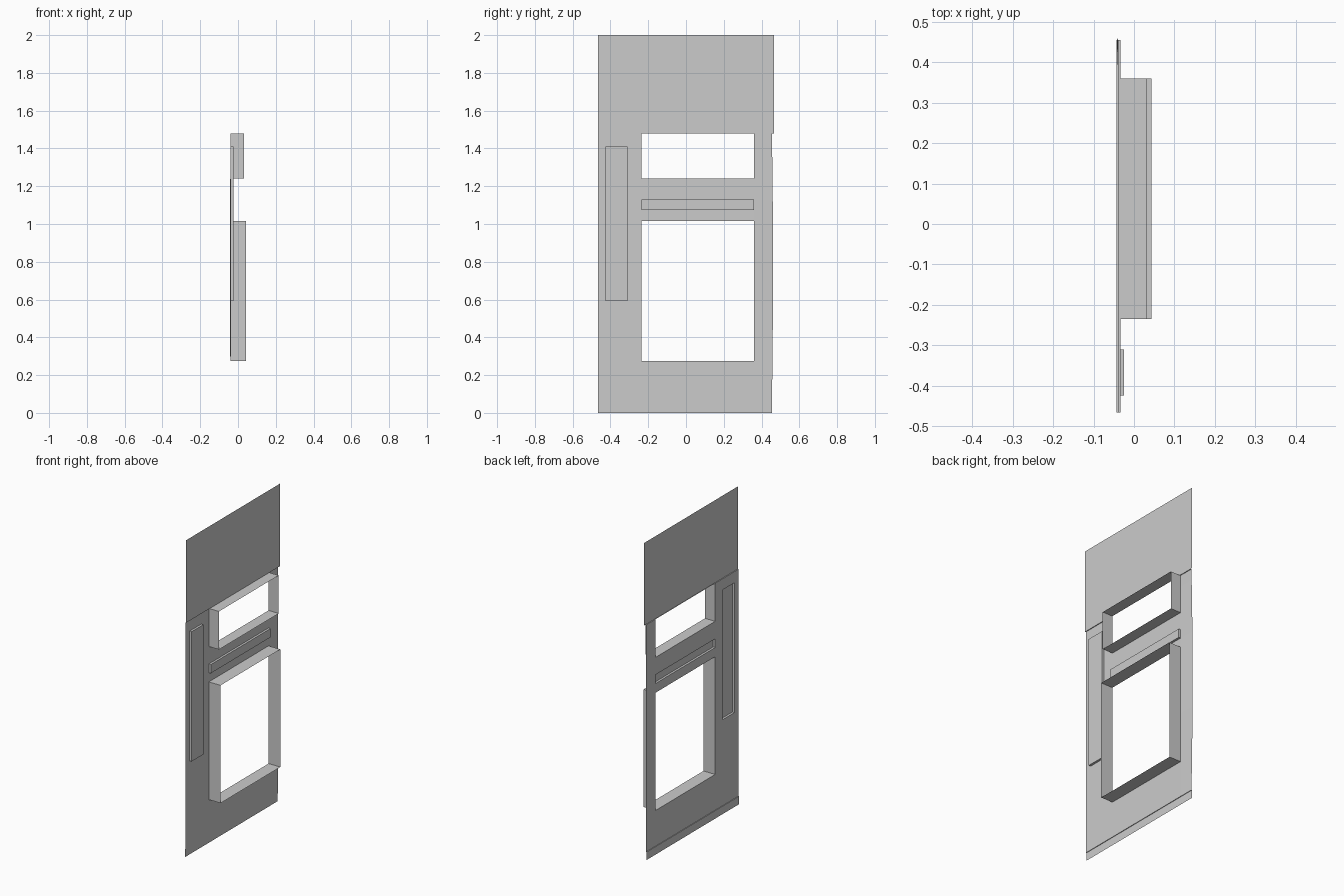
import bpy, bmesh, math

if "Cube" in bpy.data.objects:
    bpy.data.objects.remove(bpy.data.objects["Cube"])

X_TOP, X_MAIN, X_KICK = -0.034, -0.039, -0.043
Y0, Y1 = -0.467, 0.465


def finish(name, bm):
    bmesh.ops.remove_doubles(bm, verts=bm.verts, dist=1e-5)
    me = bpy.data.meshes.new(name)
    bm.to_mesh(me)
    bm.free()
    ob = bpy.data.objects.new(name, me)
    bpy.context.collection.objects.link(ob)
    return ob


def quad(bm, *pts):
    bm.faces.new([bm.verts.new(p) for p in pts])


def sleeve(name, y0, y1, z0, z1, xa, xb, cap=False):
    """Thin walls running along x around a rectangle, optionally closed at xb."""
    bm = bmesh.new()
    ring = [(y0, z0), (y1, z0), (y1, z1), (y0, z1)]
    for i, (y, z) in enumerate(ring):
        v, w = ring[(i + 1) % 4]
        quad(bm, (xa, y, z), (xa, v, w), (xb, v, w), (xb, y, z))
    if cap:
        quad(bm, *[(xb, y, z) for y, z in ring])
    return finish(name, bm)


# Rectangles opened in the main skin: y0, y1, z0, z1
upper_window = (-0.235, 0.36, 1.24, 1.48)
lower_window = (-0.235, 0.36, 0.275, 1.017)
slot = (-0.235, 0.36, 1.075, 1.13)
side_recess = (-0.425, -0.31, 0.592, 1.41)
holes = [upper_window, lower_window, slot, side_recess]

# Main skin, with its hinge-side edge bowed slightly outwards
bm = bmesh.new()
ys = sorted({Y0, 0.455} | {v for h in holes for v in h[:2]})
zs = sorted({0.05} | {v for h in holes for v in h[2:]})
for ya, yb in zip(ys, ys[1:]):
    for za, zb in zip(zs, zs[1:]):
        cy, cz = (ya + yb) / 2, (za + zb) / 2
        if not any(h[0] < cy < h[1] and h[2] < cz < h[3] for h in holes):
            quad(bm, (X_MAIN, ya, za), (X_MAIN, yb, za),
                 (X_MAIN, yb, zb), (X_MAIN, ya, zb))
for v in bm.verts:
    if v.co.y > 0.45:
        bow = math.sin(math.pi * (v.co.z - 0.05) / 1.43)
        v.co.x -= 0.004 * bow
        v.co.y += 0.006 * bow
finish("main_panel", bm)

# Upper panel with the small step beside the window
bm = bmesh.new()
quad(bm, (X_TOP, Y0, 1.48), (X_TOP, Y1, 1.48), (X_TOP, Y1, 2), (X_TOP, Y0, 2))
for ya, yb in ((Y0, -0.235), (0.36, 0.455)):
    quad(bm, (X_MAIN, ya, 1.48), (X_MAIN, yb, 1.48),
         (X_TOP, yb, 1.48), (X_TOP, ya, 1.48))
finish("upper_panel", bm)

# Bottom strip set back behind the main skin
bm = bmesh.new()
quad(bm, (X_KICK, -0.465, 0), (X_KICK, 0.455, 0), (X_KICK, 0.455, 0.05), (X_KICK, Y0, 0.05))
quad(bm, (X_KICK, Y0, 0.05), (X_KICK, 0.455, 0.05), (X_MAIN, 0.455, 0.05), (X_MAIN, Y0, 0.05))
finish("bottom_strip", bm)

# Window surrounds and pressed recesses
sleeve("upper_window_frame", *upper_window, X_MAIN, 0.032)
sleeve("lower_window_frame", *lower_window, X_MAIN, 0.043)
sleeve("slot_recess", *slot, X_MAIN, -0.025, cap=True)
sleeve("side_recess", *side_recess, X_MAIN, -0.025, cap=True)
